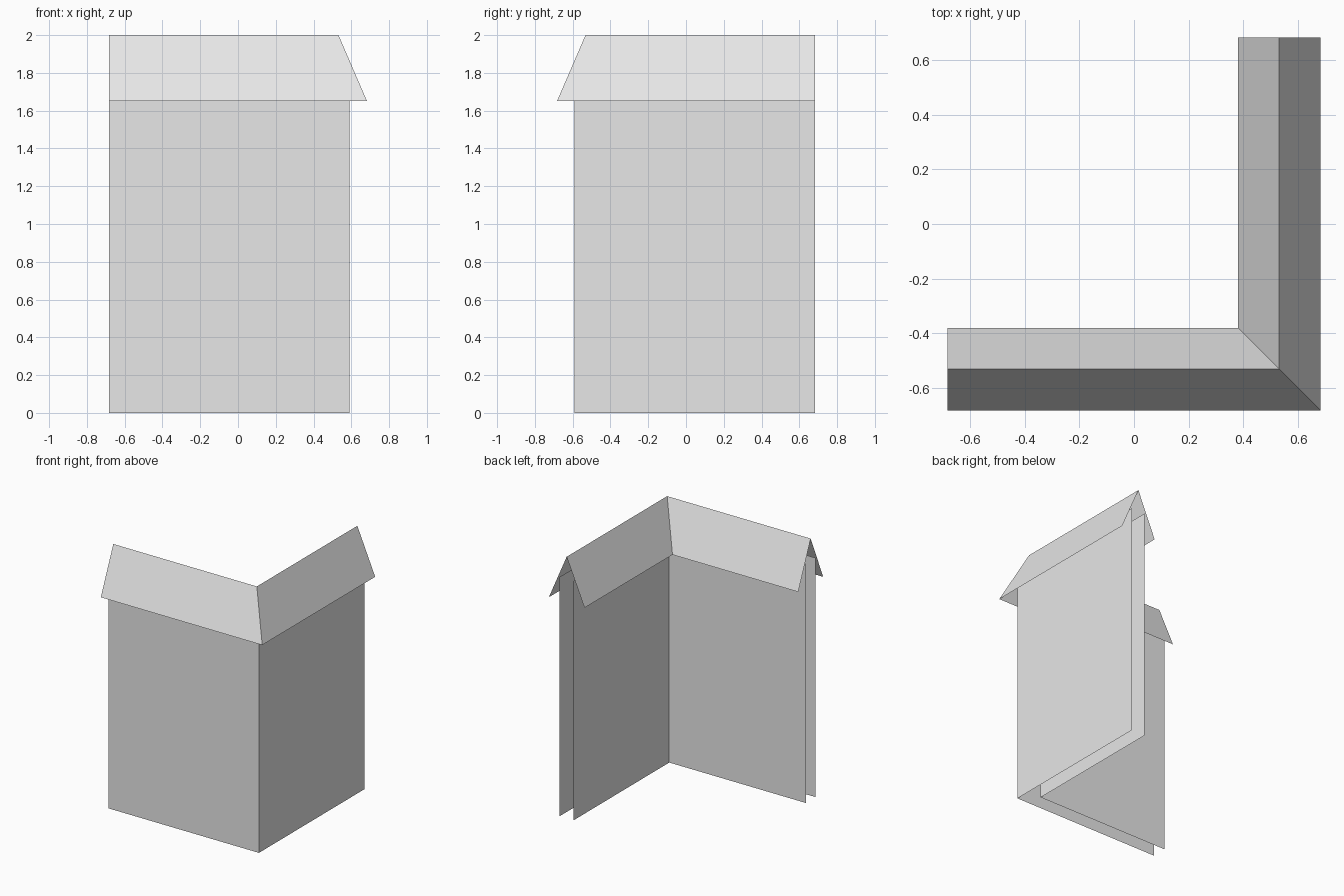
import bpy
import bmesh

cube = bpy.data.objects.get("Cube")
if cube:
    bpy.data.objects.remove(cube, do_unlink=True)

END = 0.683        # open ends of both wings
RIDGE = 0.532      # ridge offset from the centre
EAVE = 0.151       # ridge to eave
WALL = 0.059       # ridge to wall sheet
EAVE_Z, WALL_TOP, RIDGE_Z = 1.65, 1.83, 2.0

grey = bpy.data.materials.new("plain grey")
grey.use_nodes = True
color = (0.8, 0.8, 0.8, 1.0)
grey.diffuse_color = color
grey.node_tree.nodes["Principled BSDF"].inputs["Base Color"].default_value = color


def corner_sheet(name, profile):
    """Sweep an (offset, height) profile around the mitred L-shaped corner."""
    bm = bmesh.new()
    rows = [[bm.verts.new(p) for p in ((-END, -o, z), (o, -o, z), (o, END, z))]
            for o, z in profile]
    for low, high in zip(rows, rows[1:]):
        for i in range(2):
            bm.faces.new((low[i], low[i + 1], high[i + 1], high[i]))
    mesh = bpy.data.meshes.new(name)
    bm.to_mesh(mesh)
    bm.free()
    mesh.materials.append(grey)
    obj = bpy.data.objects.new(name, mesh)
    bpy.context.collection.objects.link(obj)


# Two parallel wall sheets, open at the ends and bottom
corner_sheet("outer_wall", [(RIDGE + WALL, 0), (RIDGE + WALL, WALL_TOP)])
corner_sheet("inner_wall", [(RIDGE - WALL, WALL_TOP), (RIDGE - WALL, 0)])

# Pitched coping roof, open underneath
corner_sheet("coping_roof", [(RIDGE + EAVE, EAVE_Z), (RIDGE, RIDGE_Z),
                             (RIDGE - EAVE, EAVE_Z)])
